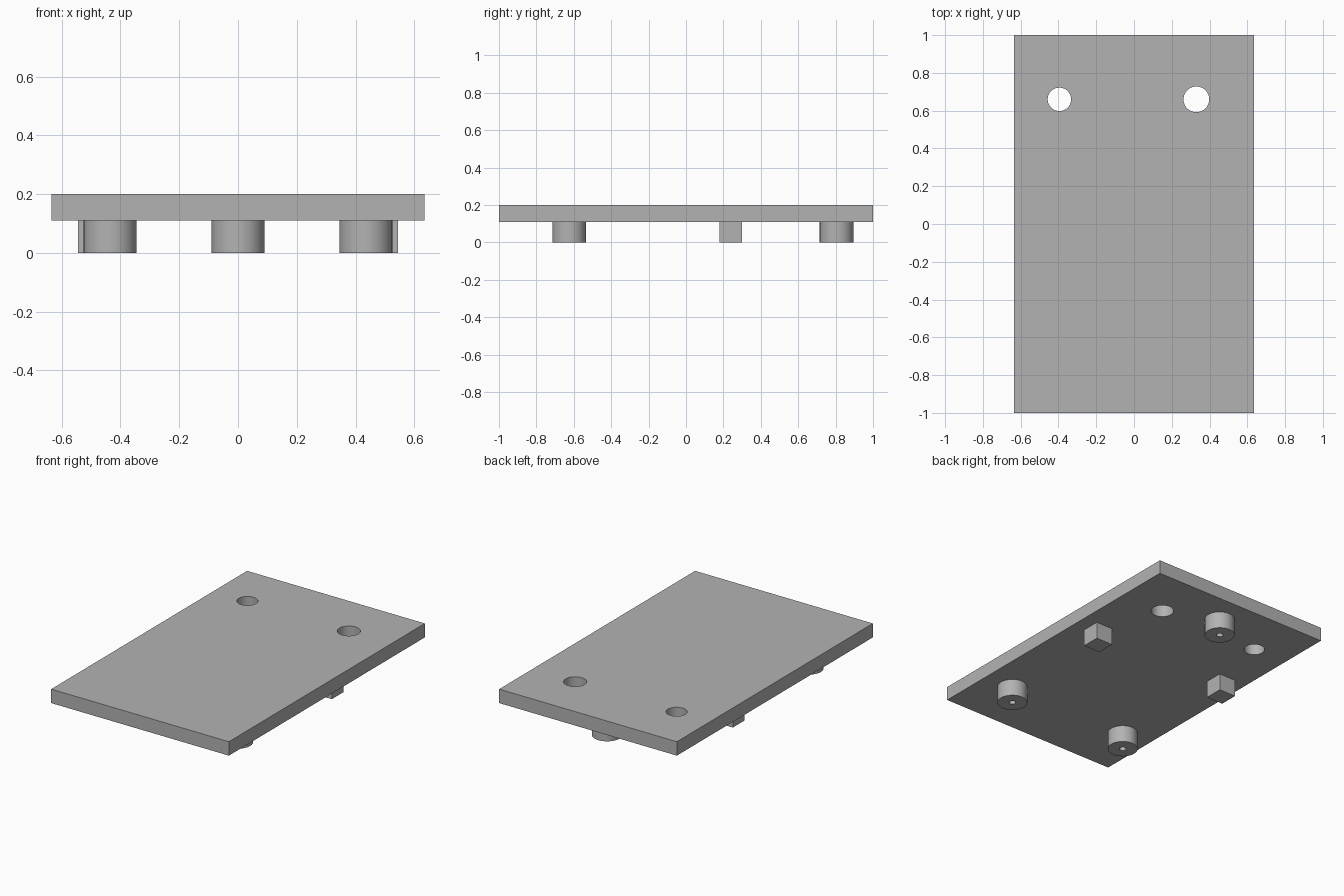
import bpy
import math

if "Cube" in bpy.data.objects:
    bpy.data.objects.remove(bpy.data.objects["Cube"], do_unlink=True)

PLATE_BOTTOM, TOP = 0.11, 0.20
FOOT_RADIUS, BORE_RADIUS = 0.09, 0.02

grey = bpy.data.materials.new("plain grey")
grey.use_nodes = True
colour = (0.45, 0.45, 0.45, 1)
grey.diffuse_color = colour
grey.node_tree.nodes["Principled BSDF"].inputs["Base Color"].default_value = colour


def finish(name):
    ob = bpy.context.object
    ob.name = name
    ob.data.materials.append(grey)
    return ob


def box(name, x, y, z0, z1, width, depth):
    bpy.ops.mesh.primitive_cube_add(size=1, location=(x, y, (z0 + z1) / 2))
    ob = finish(name)
    ob.scale = (width, depth, z1 - z0)
    bpy.ops.object.transform_apply(location=False, rotation=False, scale=True)
    return ob


def cylinder(name, x, y, z0, z1, radius):
    bpy.ops.mesh.primitive_cylinder_add(
        vertices=64, radius=radius, depth=z1 - z0, location=(x, y, (z0 + z1) / 2))
    return finish(name)


def drill(target, x, y, z0, z1, radius):
    """Cut a round hole, then discard the cutter."""
    cutter = cylinder("hole_cutter", x, y, z0, z1, radius)
    cutter.hide_render = True
    mod = target.modifiers.new("hole", "BOOLEAN")
    mod.operation = "DIFFERENCE"
    mod.solver = "EXACT"
    mod.object = cutter
    bpy.ops.object.select_all(action="DESELECT")
    target.select_set(True)
    bpy.context.view_layer.objects.active = target
    bpy.ops.object.modifier_apply(modifier=mod.name)
    bpy.data.objects.remove(cutter, do_unlink=True)


def smooth(ob):
    bpy.ops.object.select_all(action="DESELECT")
    ob.select_set(True)
    bpy.context.view_layer.objects.active = ob
    bpy.ops.object.shade_smooth_by_angle(angle=math.radians(30))


# Base plate with two slightly different through holes
plate = box("base_plate", 0, 0, PLATE_BOTTOM, TOP, 1.27, 2)
for x, radius in ((-0.395, 0.062), (0.33, 0.068)):
    drill(plate, x, 0.66, 0, 0.3, radius)
smooth(plate)

# Three round feet, each with a small blind screw bore
for name, x, y in (("front_right_foot", -0.435, -0.625),
                   ("front_left_foot", 0.435, -0.625),
                   ("back_foot", 0, 0.805)):
    foot = cylinder(name, x, y, 0, PLATE_BOTTOM, FOOT_RADIUS)
    drill(foot, x, y, -0.05, PLATE_BOTTOM + 0.05, BORE_RADIUS)
    smooth(foot)

# Two square support blocks beside the long edges
for name, side in (("right_block", -1), ("left_block", 1)):
    box(name, side * 0.485, 0.24, 0, PLATE_BOTTOM, 0.12, 0.12)
